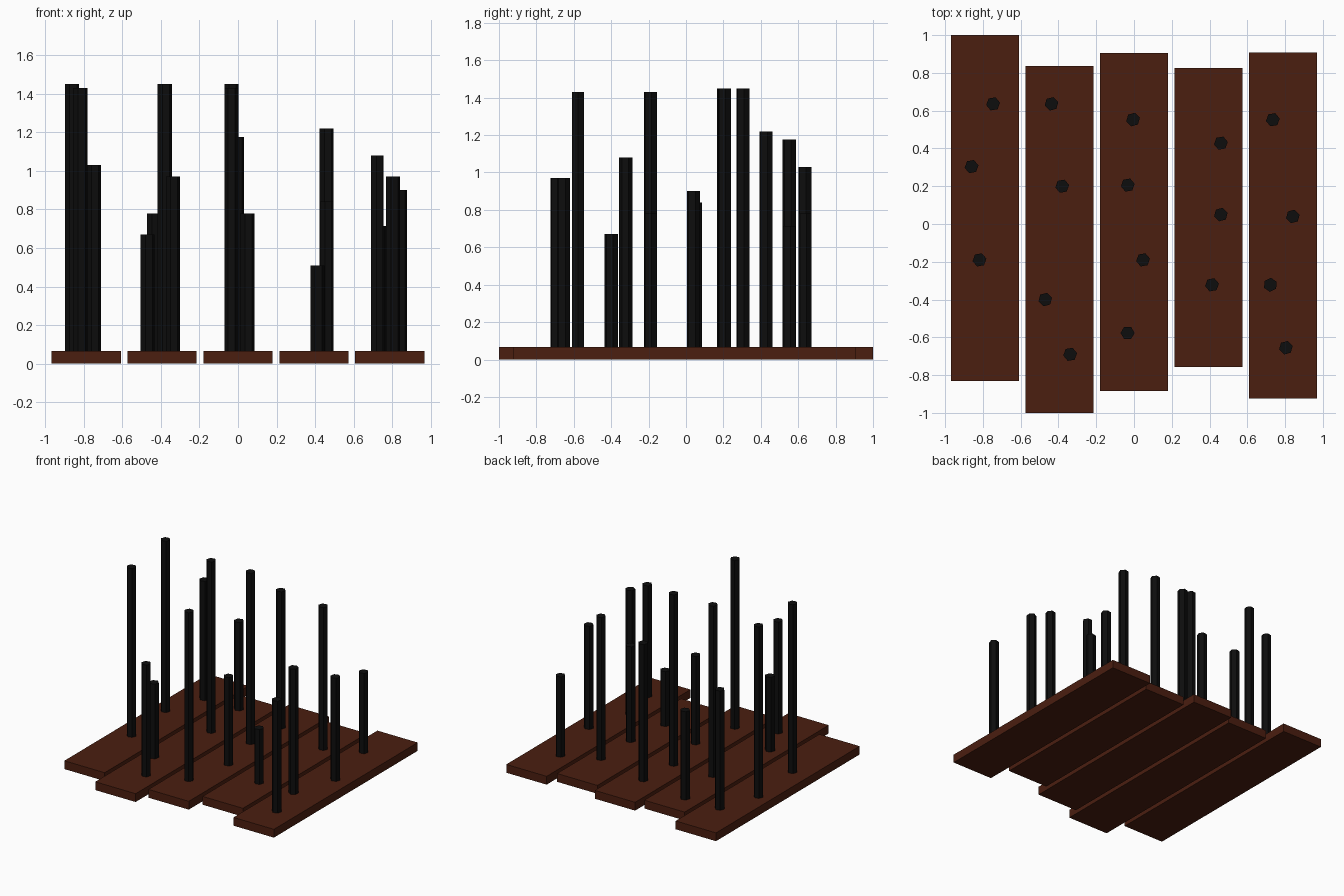
import bpy
import math

THICK = 0.067    # plank thickness
WIDTH = 0.36     # plank width
RADIUS = 0.037   # spike radius


def material(name, rgb):
    m = bpy.data.materials.new(name)
    m.diffuse_color = (*rgb, 1)
    return m


wood = material("dark_wood", (0.07, 0.013, 0.005))
iron = material("black_iron", (0.004, 0.004, 0.004))

# Each plank: centre x, near y, far y
planks = [(-0.788, -0.832, 1.0), (-0.394, -1.0, 0.837), (0, -0.885, 0.906),
          (0.394, -0.757, 0.825), (0.788, -0.925, 0.909)]

# Spikes on each plank: x, y, top height, turn in degrees
spikes = [
    [(-0.746, 0.636, 1.03, 10), (-0.86, 0.304, 1.45, 10), (-0.818, -0.19, 1.43, 10)],
    [(-0.437, 0.636, 0.78, 15), (-0.38, 0.2, 1.45, 10), (-0.47, -0.4, 0.67, 15),
     (-0.338, -0.69, 0.97, 10)],
    [(-0.005, 0.553, 1.175, 15), (-0.033, 0.206, 1.45, 10), (0.048, -0.19, 0.78, 10),
     (-0.034, -0.577, 1.43, 0)],
    [(0.46, 0.428, 1.22, 10), (0.46, 0.05, 0.84, 15), (0.413, -0.322, 0.51, 10)],
    [(0.735, 0.552, 0.715, 10), (0.841, 0.04, 0.90, 15), (0.722, -0.322, 1.08, 25),
     (0.804, -0.655, 0.97, 15)],
]

for i, (x, y0, y1) in enumerate(planks, 1):
    # Wooden base plank
    bpy.ops.mesh.primitive_cube_add(size=1, location=(x, (y0 + y1) / 2, THICK / 2))
    board = bpy.context.object
    board.name = f"plank_{i}"
    board.scale = (WIDTH, y1 - y0, THICK)
    board.data.materials.append(wood)

    # Six-sided upright spikes, sunk slightly into the plank
    for j, (sx, sy, top, turn) in enumerate(spikes[i - 1], 1):
        bottom = THICK - 0.02
        bpy.ops.mesh.primitive_cylinder_add(
            vertices=6, radius=RADIUS, depth=top - bottom,
            location=(sx, sy, (top + bottom) / 2),
            rotation=(0, 0, math.radians(30 + turn)))
        spike = bpy.context.object
        spike.name = f"spike_{i}_{j}"
        spike.data.materials.append(iron)
